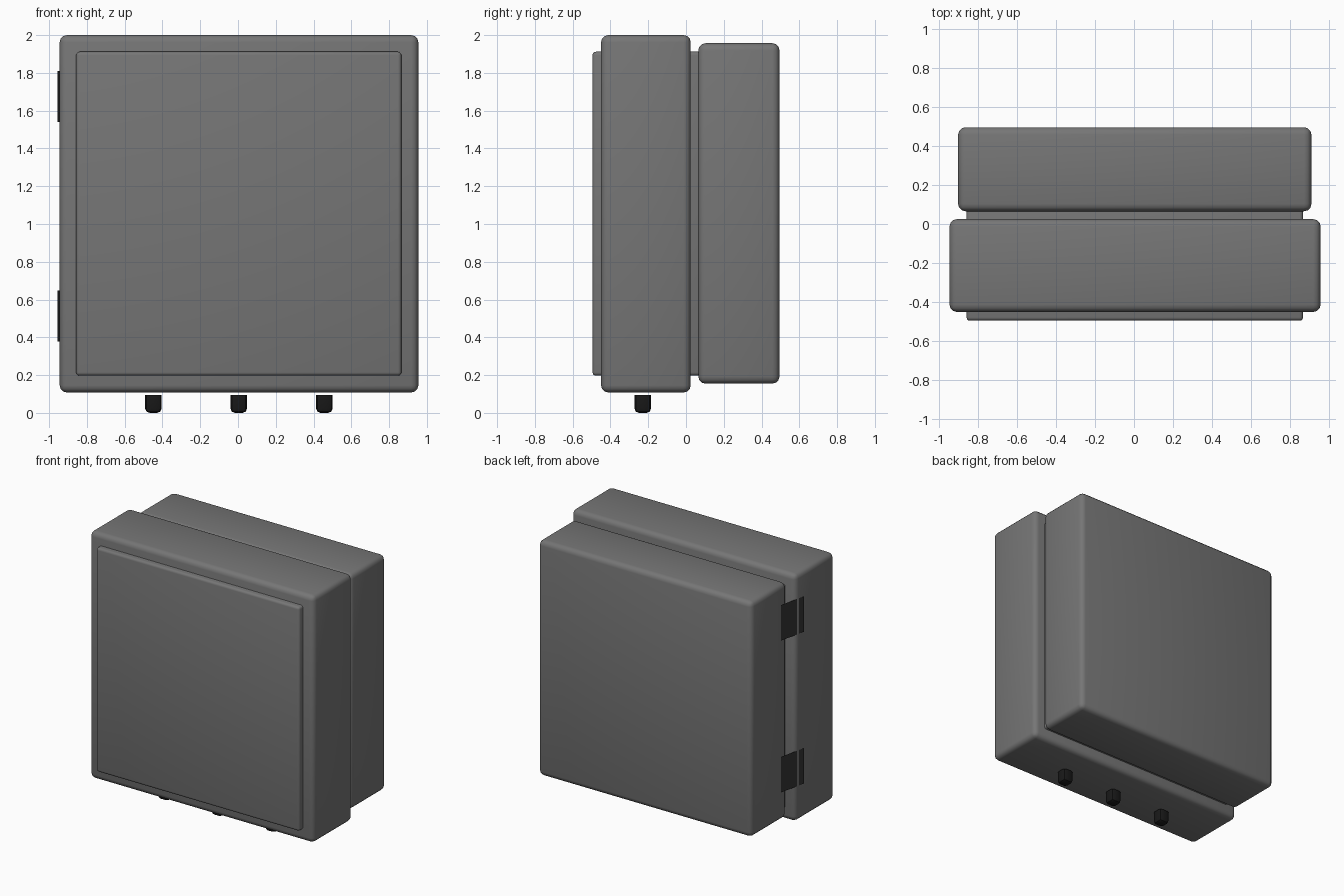
import bpy, bmesh, math
from mathutils import Vector

if "Cube" in bpy.data.objects:
    bpy.data.objects.remove(bpy.data.objects["Cube"])


def make_material(name, v):
    m = bpy.data.materials.new(name)
    m.diffuse_color = (v, v, v, 1)
    m.use_nodes = True
    m.node_tree.nodes["Principled BSDF"].inputs["Base Color"].default_value = m.diffuse_color
    return m


def add_object(name, bm, mat=None):
    me = bpy.data.meshes.new(name)
    bm.to_mesh(me)
    bm.free()
    ob = bpy.data.objects.new(name, me)
    bpy.context.collection.objects.link(ob)
    if mat:
        me.materials.append(mat)
    bpy.context.view_layer.objects.active = ob
    bpy.ops.object.select_all(action='DESELECT')
    ob.select_set(True)
    bpy.ops.object.shade_smooth_by_angle(angle=math.radians(35))
    return ob


def rounded_box(name, lo, hi, bevel, segments=3, mat=None, sharp_top=False):
    lo, hi = Vector(lo), Vector(hi)
    bm = bmesh.new()
    bmesh.ops.create_cube(bm, size=1)
    for v in bm.verts:
        v.co = (lo + hi) / 2 + v.co * (hi - lo)
    edges = [e for e in bm.edges
             if not (sharp_top and all(v.co.z > hi.z - 1e-4 for v in e.verts))]
    bmesh.ops.bevel(bm, geom=edges, offset=bevel, segments=segments,
                    profile=0.5, affect='EDGES')
    return add_object(name, bm, mat)


grey = make_material("housing_grey", 0.18)
dark = make_material("hinge_dark", 0.035)
black = make_material("gland_black", 0.01)

# Housing: front half, rear half, and the core showing as front panel and seam
rounded_box("front_housing", (-0.944, -0.45, 0.108), (0.955, 0.025, 2.0), 0.038, mat=grey)
rounded_box("rear_housing", (-0.90, 0.065, 0.155), (0.908, 0.495, 1.957), 0.038, mat=grey)
rounded_box("front_panel_and_seam", (-0.857, -0.495, 0.197), (0.865, 0.10, 1.912), 0.018, mat=grey)

# Cable glands below the front half
for i, x in enumerate((-0.448, 0.004, 0.457)):
    rounded_box(f"cable_gland_{i + 1}", (x - 0.044, -0.273, 0.0), (x + 0.044, -0.185, 0.095),
                0.024, 2, black, sharp_top=True)

# Thin hinge plates bridging both halves on the left side
for name, z in (("lower_hinge", 0.513), ("upper_hinge", 1.675)):
    bm = bmesh.new()
    bm.faces.new([bm.verts.new(p) for p in (
        (-0.908, 0.145, z - 0.136), (-0.908, 0.145, z + 0.136),
        (-0.955, -0.065, z + 0.136), (-0.955, -0.065, z - 0.136))])
    bm.normal_update()
    for f in bm.faces:
        if f.normal.x > 0:
            f.normal_flip()
    add_object(name, bm, dark)
